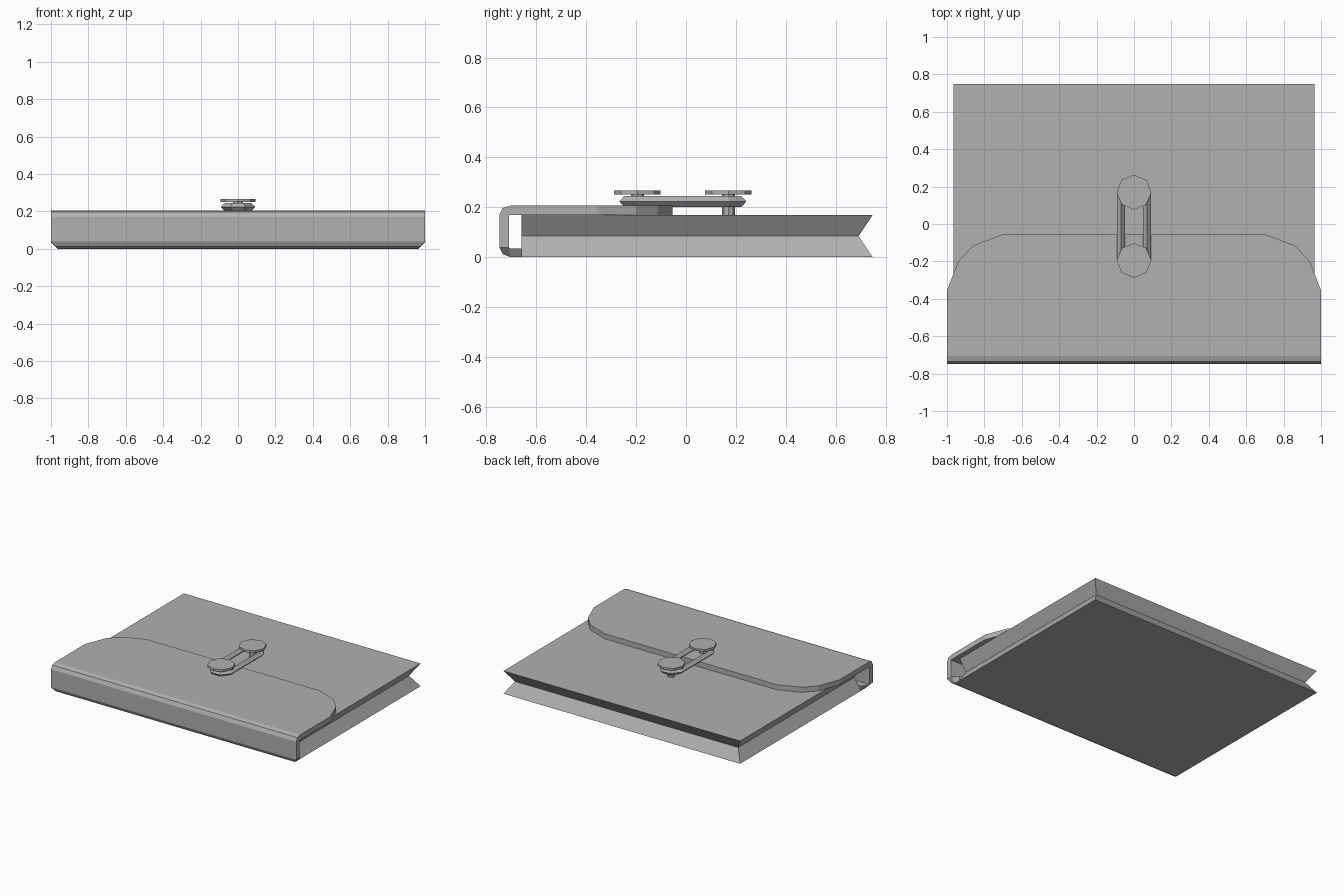
import bpy, bmesh, math

if "Cube" in bpy.data.objects:
    bpy.data.objects.remove(bpy.data.objects["Cube"])


def loft(name, rows):
    """Closed loft through rings of four points, capped at both ends."""
    bm = bmesh.new()
    rings = [[bm.verts.new(p) for p in r] for r in rows]
    for a, b in zip(rings, rings[1:]):
        for i in range(4):
            j = (i + 1) % 4
            bm.faces.new((a[i], a[j], b[j], b[i]))
    bm.faces.new(rings[0])
    bm.faces.new(rings[-1])
    bmesh.ops.recalc_face_normals(bm, faces=bm.faces)
    me = bpy.data.meshes.new(name)
    bm.to_mesh(me)
    bm.free()
    ob = bpy.data.objects.new(name, me)
    bpy.context.collection.objects.link(ob)
    return ob


def cylinder(name, y, z0, z1, r):
    bpy.ops.mesh.primitive_cylinder_add(vertices=8, radius=r, depth=z1 - z0,
                                        location=(0, y, (z0 + z1) / 2))
    bpy.context.object.name = name


# Folder body: V-shaped gusset on both sides and the back
def rect(w, back, z):
    return [(-w, -0.66, z), (w, -0.66, z), (w, back, z), (-w, back, z)]


loft("folder_body", [rect(0.965, 0.748, 0), rect(0.91, 0.692, 0.084),
                     rect(0.965, 0.748, 0.168)])

# Flap: outer (y, z, half width), inner (y, z, half width), from tip round to underside
stations = [((y, 0.206, w), (y, 0.168, w)) for y, w in
            [(-0.055, 0.7), (-0.115, 0.86), (-0.2, 0.94), (-0.355, 1.0)]]
stations += [
    ((-0.705, 0.206, 1), (-0.705, 0.168, 1)),
    ((-0.735, 0.197, 1), (-0.708, 0.168, 1)),
    ((-0.748, 0.17, 1), (-0.71, 0.165, 1)),
    ((-0.748, 0.038, 1), (-0.71, 0.038, 1)),
    ((-0.735, 0.012, 0.975), (-0.71, 0.036, 1)),
    ((-0.705, 0.0, 0.965), (-0.708, 0.035, 1)),
    ((-0.66, 0.0, 0.965), (-0.66, 0.035, 0.965)),
]
loft("flap", [[(-o[2], o[0], o[1]), (o[2], o[0], o[1]),
               (i[2], i[0], i[1]), (-i[2], i[0], i[1])] for o, i in stations])

# Two octagonal buttons on stems
for label, y, base in (("flap", -0.195, 0.2), ("body", 0.17, 0.16)):
    cylinder(label + "_button_stem", y, base, 0.252, 0.026)
    cylinder(label + "_button", y, 0.25, 0.266, 0.093)

# Cord loop: diamond section wound round both stems
half = [(0.03, -0.247), (0.07, -0.192), (0.07, 0.167), (0.03, 0.222)]
path = half + [(-x, y) for x, y in reversed(half)]
cu = bpy.data.curves.new("cord_loop", 'CURVE')
cu.dimensions = '3D'
cu.bevel_depth = 0.0225
cu.bevel_resolution = 0
sp = cu.splines.new('POLY')
sp.points.add(len(path) - 1)
for p, (x, y) in zip(sp.points, path):
    p.co = (x, y, 0.223, 1)
sp.use_cyclic_u = True
sp.use_smooth = False
cord = bpy.data.objects.new("cord_loop", cu)
bpy.context.collection.objects.link(cord)
bpy.ops.object.select_all(action='DESELECT')
cord.select_set(True)
bpy.context.view_layer.objects.active = cord
bpy.ops.object.convert(target='MESH')

# One mid grey for every part
grey = bpy.data.materials.new("mid_grey")
grey.diffuse_color = (0.44, 0.44, 0.44, 1)
grey.use_nodes = True
grey.node_tree.nodes["Principled BSDF"].inputs["Base Color"].default_value = grey.diffuse_color
for ob in bpy.context.collection.objects:
    ob.data.materials.clear()
    ob.data.materials.append(grey)
